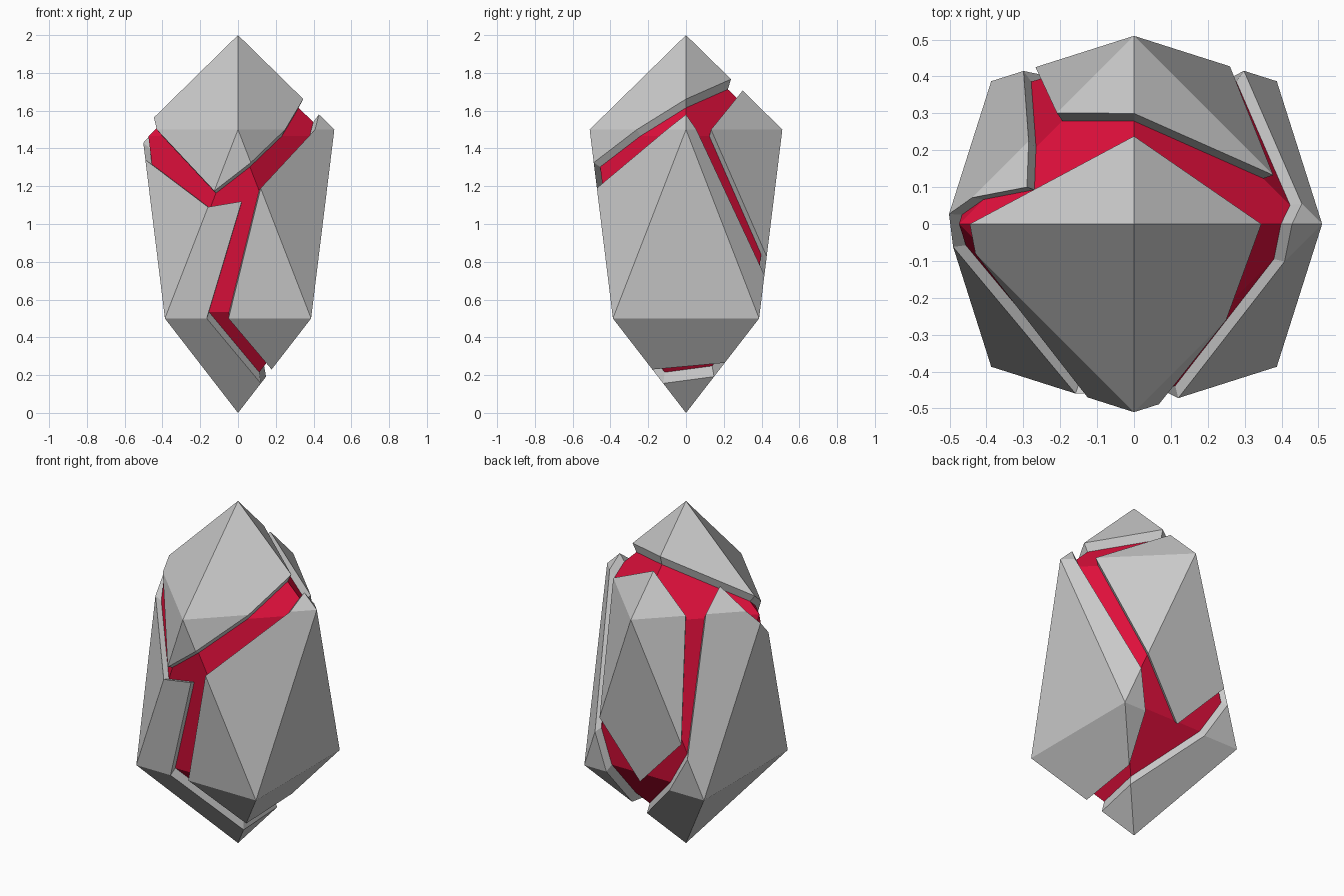
import bpy, bmesh
from mathutils import Vector

if "Cube" in bpy.data.objects:
    bpy.data.objects.remove(bpy.data.objects["Cube"])

CENTRE = Vector((0, 0, 1))
CORE_SCALE = 0.93

# Crystal corners: tip, upper ring, lower ring (turned 45 degrees), base point
u, l = 0.51, 0.387
CORNER = {k: Vector(v) for k, v in {
    'T': (0, 0, 2), 'Z': (0, 0, 0),
    'F': (0, -u, 1.5), 'R': (u, 0, 1.5), 'K': (0, u, 1.5), 'W': (-u, 0, 1.5),
    'a': (-l, -l, .5), 'b': (l, -l, .5), 'c': (l, l, .5), 'd': (-l, l, .5)}.items()}
FACETS = ("TFR TRK TKW TWF Fab FRb Rbc RKc Kcd KWd Wda WFa abZ bcZ cdZ daZ").split()

# Each plate: the crystal corners it keeps, then its crack outline as
# (edge or facet, weights toward its later corners)
PLATES = {
    'top_plate': ('TF', [('TK', .467), ('TR', .677), ('FR', .49), ('Fb', .175),
                         ('Fa', .325), ('FW', .843), ('TW', .873)]),
    'back_plate': ('K', [('TK', .588), ('RK', .26), ('Kc', .672), ('cd', .466),
                         ('Kd', .69), ('KW', .41)]),
    'right_plate': ('Rbc', [('TR', .84), ('FR', .80), ('Fb', .31), ('ab', .435),
                            ('bZ', .54), ('cZ', .47), ('cd', .184), ('Kc', .77),
                            ('RK', .108)]),
    'left_and_base_plate': ('adZ', [('Wa', .16), ('Fa', .41), ('Fab', .164, .216),
                                    ('ab', .286), ('bZ', .688), ('cZ', .616),
                                    ('cd', .712), ('Kd', .774), ('KW', .56),
                                    ('TKW', .196, .569), ('KW', .86), ('Wd', .07)]),
}


def add_object(name, bm):
    bmesh.ops.recalc_face_normals(bm, faces=bm.faces)
    mesh = bpy.data.meshes.new(name)
    bm.to_mesh(mesh)
    bm.free()
    obj = bpy.data.objects.new(name, mesh)
    bpy.context.collection.objects.link(obj)
    return obj


def surface_point(key, *weights):
    p = CORNER[key[0]] * (1 - sum(weights))
    for k, w in zip(key[1:], weights):
        p += CORNER[k] * w
    return p


def inward(p, s):
    return CENTRE + (p - CENTRE) * s


def facet_loop(facet, points):
    """Indices of the points lying on this facet, in order around it."""
    ids = [i for i, (key, p) in enumerate(points) if set(key) <= set(facet)]
    if len(ids) < 3:
        return []
    mid = sum((points[i][1] for i in ids), Vector()) / len(ids)
    a, b, c = (CORNER[k] for k in facet)
    n = (b - a).cross(c - a).normalized()
    if n.dot(mid - CENTRE) < 0:
        n = -n
    e = (b - a).normalized()
    f = n.cross(e)
    import math
    return sorted(ids, key=lambda i: math.atan2((points[i][1] - mid).dot(f),
                                                (points[i][1] - mid).dot(e)))


# Grey outer plates with crack walls running toward the centre
for name, (kept, outline) in PLATES.items():
    points = [(k, CORNER[k]) for k in kept]
    points += [(spec[0], surface_point(*spec)) for spec in outline]
    bm = bmesh.new()
    outer = [bm.verts.new(p) for _, p in points]
    inner = [bm.verts.new(inward(p, CORE_SCALE - 0.03)) for _, p in points]
    loops = [lp for lp in (facet_loop(f, points) for f in FACETS) if lp]
    sides = {(lp[i - 1], lp[i]) for lp in loops for i in range(len(lp))}
    for lp in loops:
        bm.faces.new([outer[i] for i in lp])
        bm.faces.new([inner[i] for i in reversed(lp)])
    for i, j in sides:
        if (j, i) not in sides:
            bm.faces.new([outer[j], outer[i], inner[i], inner[j]])
    add_object(name, bm)

# Red core showing through the cracks
bm = bmesh.new()
verts = {k: bm.verts.new(inward(p, CORE_SCALE)) for k, p in CORNER.items()}
for f in FACETS:
    bm.faces.new([verts[k] for k in f])
core = add_object('red_core', bm)
red = bpy.data.materials.new('red')
red.diffuse_color = (0.75, 0.005, 0.045, 1)
red.use_nodes = True
red.node_tree.nodes["Principled BSDF"].inputs["Base Color"].default_value = red.diffuse_color
core.data.materials.append(red)
